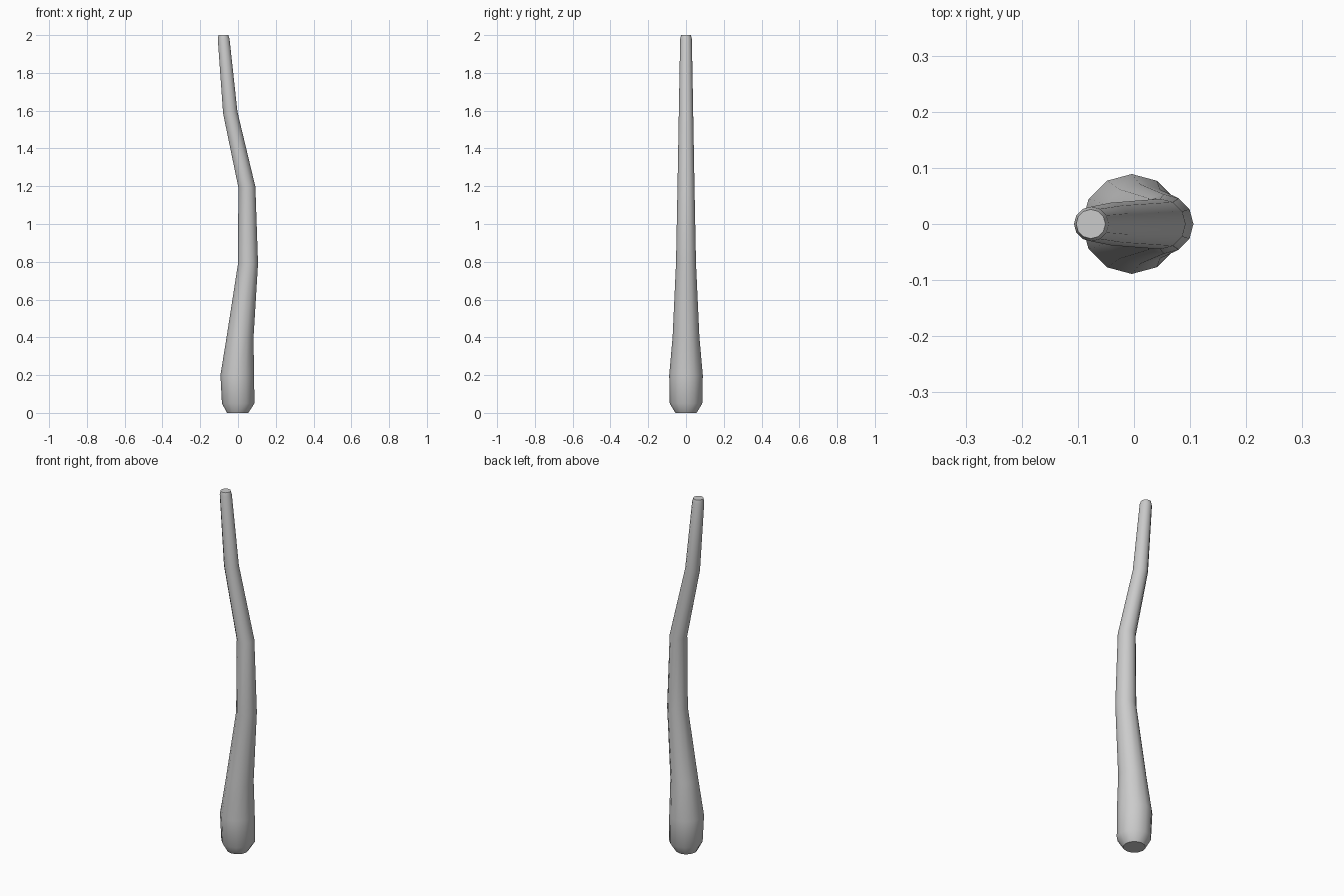
import bpy, bmesh, math

if "Cube" in bpy.data.objects:
    bpy.data.objects.remove(bpy.data.objects["Cube"])

SIDES = 12
# stations along the bent stick: centre x, z, radius, slope (dz/dx of the ring)
STATIONS = [
    (-0.002, 0.0, 0.056, 0.0),
    (0.001, 0.05, 0.086, 0.0),
    (-0.004, 0.2, 0.089, 0.0),
    (0.011, 0.4, 0.071, -0.05),
    (0.053, 0.79, 0.053, 0.0),
    (0.047, 1.195, 0.045, 0.05),
    (-0.041, 1.59, 0.038, 0.1),
    (-0.076, 1.98, 0.031, 0.05),
    (-0.077, 2.0, 0.026, 0.0),
]

bm = bmesh.new()


def ring(cx, z, r, slope):
    verts = []
    for i in range(SIDES):
        a = 2 * math.pi * i / SIDES
        dx = r * math.cos(a)
        verts.append(bm.verts.new((cx + dx, r * math.sin(a), z + slope * dx)))
    return verts


# tapered, bent shaft
rings = [ring(*s) for s in STATIONS]
for low, high in zip(rings, rings[1:]):
    for i in range(SIDES):
        j = (i + 1) % SIDES
        bm.faces.new((low[i], low[j], high[j], high[i]))

# flat ends
bm.faces.new(rings[0][::-1])
bm.faces.new(rings[-1])

mesh = bpy.data.meshes.new("bent_stick")
bm.to_mesh(mesh)
bm.free()
stick = bpy.data.objects.new("bent_stick", mesh)
bpy.context.collection.objects.link(stick)

# smooth sides, sharp ends
bpy.context.view_layer.objects.active = stick
stick.select_set(True)
bpy.ops.object.shade_smooth_by_angle(angle=math.radians(35))
